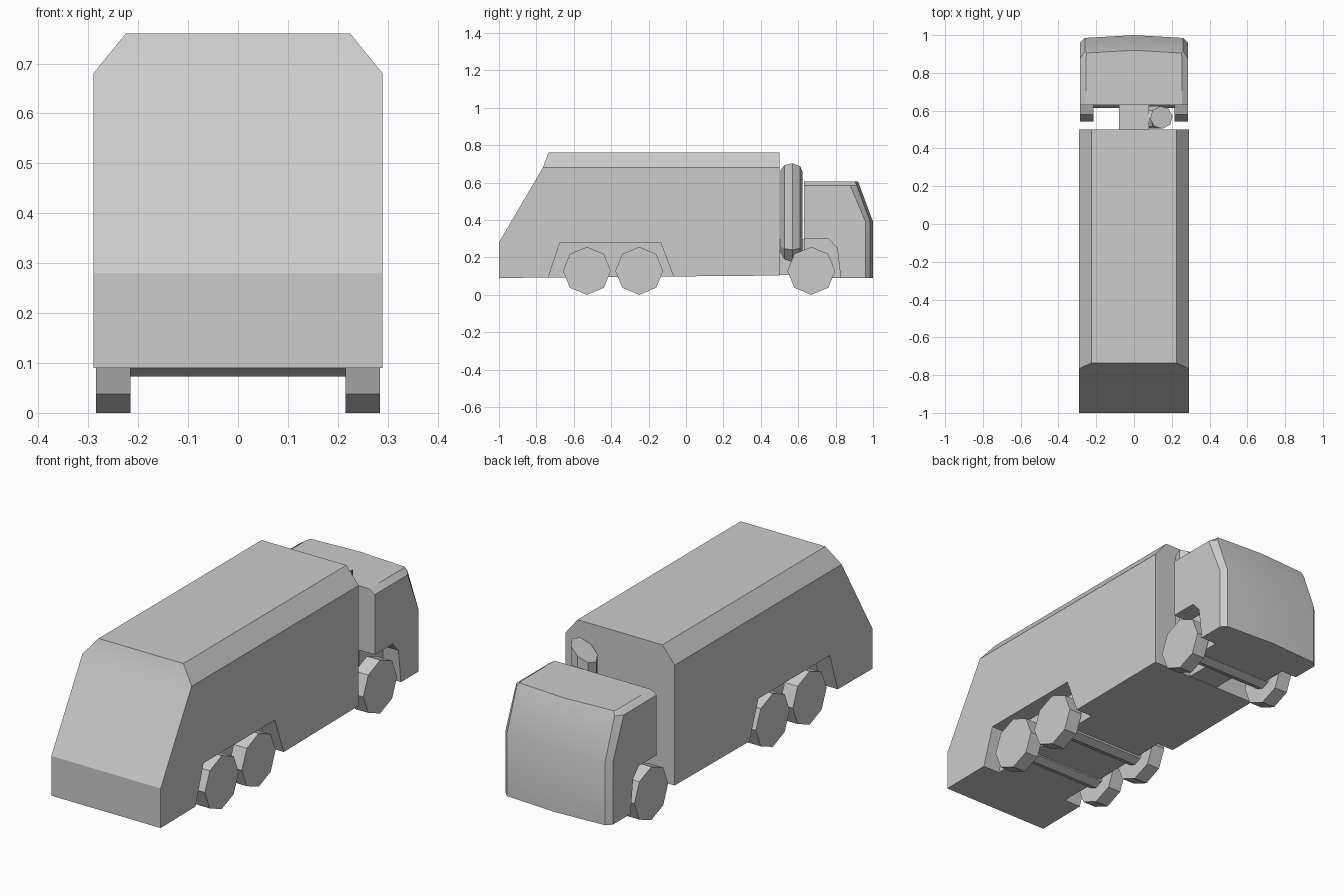
import bpy, bmesh, math
from mathutils import Vector

if "Cube" in bpy.data.objects:
    bpy.data.objects.remove(bpy.data.objects["Cube"])

grey = bpy.data.materials.new("plain_grey")
grey.use_nodes = True
COLOUR = (0.6, 0.6, 0.6, 1)
grey.diffuse_color = COLOUR
grey.node_tree.nodes["Principled BSDF"].inputs["Base Color"].default_value = COLOUR


def loft(name, rings):
    """Join closed rings of points with quads and cap both ends."""
    bm = bmesh.new()
    loops = [[bm.verts.new(p) for p in ring] for ring in rings]
    n = len(loops[0])
    for a, b in zip(loops, loops[1:]):
        for i in range(n):
            j = (i + 1) % n
            bm.faces.new((a[i], a[j], b[j], b[i]))
    bm.faces.new(loops[0])
    bm.faces.new(loops[-1])
    bmesh.ops.recalc_face_normals(bm, faces=bm.faces)
    mesh = bpy.data.meshes.new(name)
    bm.to_mesh(mesh)
    bm.free()
    mesh.materials.append(grey)
    obj = bpy.data.objects.new(name, mesh)
    bpy.context.collection.objects.link(obj)
    return obj


def activate(obj):
    bpy.ops.object.select_all(action="DESELECT")
    obj.select_set(True)
    bpy.context.view_layer.objects.active = obj


def extrude_x(name, profile, x0, x1):
    return loft(name, [[(x, y, z) for y, z in profile] for x in (x0, x1)])


def cut_arches(obj, profile, depth_x):
    """Cut the same wheel arch into both sides."""
    for side in (-1, 1):
        cutter = extrude_x("arch_cutter", profile, side * depth_x, side * 0.4)
        cutter.hide_render = True
        mod = obj.modifiers.new("arch", "BOOLEAN")
        mod.operation = "DIFFERENCE"
        mod.solver = "EXACT"
        mod.object = cutter
        activate(obj)
        bpy.ops.object.modifier_apply(modifier=mod.name)
        bpy.data.objects.remove(cutter)


def smooth(obj):
    activate(obj)
    bpy.ops.object.shade_smooth_by_angle(angle=math.radians(25))


def octagon(x, y, z, r):
    steps = [i * math.pi / 4 for i in range(8)]
    return [(x, y + r * math.sin(a), z + r * math.cos(a)) for a in steps]


# Cargo body: stacked rectangles with a sloping rear and chamfered roof
def body_ring(half, y_end, z, z_front):
    return [(-half, y_end, z), (half, y_end, z), (half, 0.5, z_front), (-half, 0.5, z_front)]


body = loft("cargo_body", [
    body_ring(0.29, -1.0, 0.09, 0.103),
    body_ring(0.29, -1.0, 0.28, 0.28),
    body_ring(0.29, -0.765, 0.68, 0.68),
    body_ring(0.225, -0.735, 0.76, 0.76)])
cut_arches(body, [(-0.74, 0.08), (-0.675, 0.277), (-0.135, 0.277), (-0.06, 0.08)], 0.2)
smooth(body)


# Cab: outlines stacked by height, with a shallow point along the nose
def cab_ring(z, side, y_side, corner, y_corner, y_nose):
    half = [(side, 0.63), (side, y_side), (corner, y_corner)]
    outline = half + [(0, y_nose)] + [(-x, y) for x, y in reversed(half)]
    return [(x, y, z) for x, y in outline]


cab = loft("cab", [
    cab_ring(0.09, 0.285, 0.96, 0.26, 0.985, 1.0),
    cab_ring(0.39, 0.285, 0.96, 0.26, 0.985, 1.0),
    cab_ring(0.585, 0.285, 0.878, 0.26, 0.913, 0.928),
    cab_ring(0.605, 0.255, 0.875, 0.25, 0.905, 0.92)])
cut_arches(cab, [(0.5, 0.05), (0.5, 0.297), (0.765, 0.297), (0.808, 0.25), (0.832, 0.05)], 0.2)
smooth(cab)

# Chassis link between body and cab
extrude_x("chassis_link", [(0.48, 0.105), (0.66, 0.105), (0.66, 0.295), (0.48, 0.295)], -0.08, 0.08)

# Wheels and axles
for label, y in (("rear", -0.53), ("middle", -0.25), ("front", 0.67)):
    for side, sign in (("left", 1), ("right", -1)):
        loft(f"{label}_{side}_wheel", [octagon(sign * x, y, 0.128, 0.128) for x in (0.215, 0.285)])
    loft(label + "_axle", [octagon(x, y, 0.128, 0.055) for x in (-0.22, 0.22)])

# Exhaust: bent eight-sided pipe rising from the chassis, with a slanted mouth
bends = [
    ((0.04, 0.235), (0, -1)),
    ((0.115, 0.235), (0.414, -1)),
    ((0.145, 0.265), (1, -0.414)),
    ((0.145, 0.66), (1, 0.72))]
rings = []
for (cx, cz), (ux, uz) in bends:
    ring = []
    for i in range(8):
        a = math.radians(6 + 45 * i)
        out, across = 0.06 * math.cos(a), 0.06 * math.sin(a)
        ring.append(Vector((cx + ux * out, 0.564 + across, cz + uz * out)))
    rings.append(ring)
loft("exhaust_pipe", rings)
